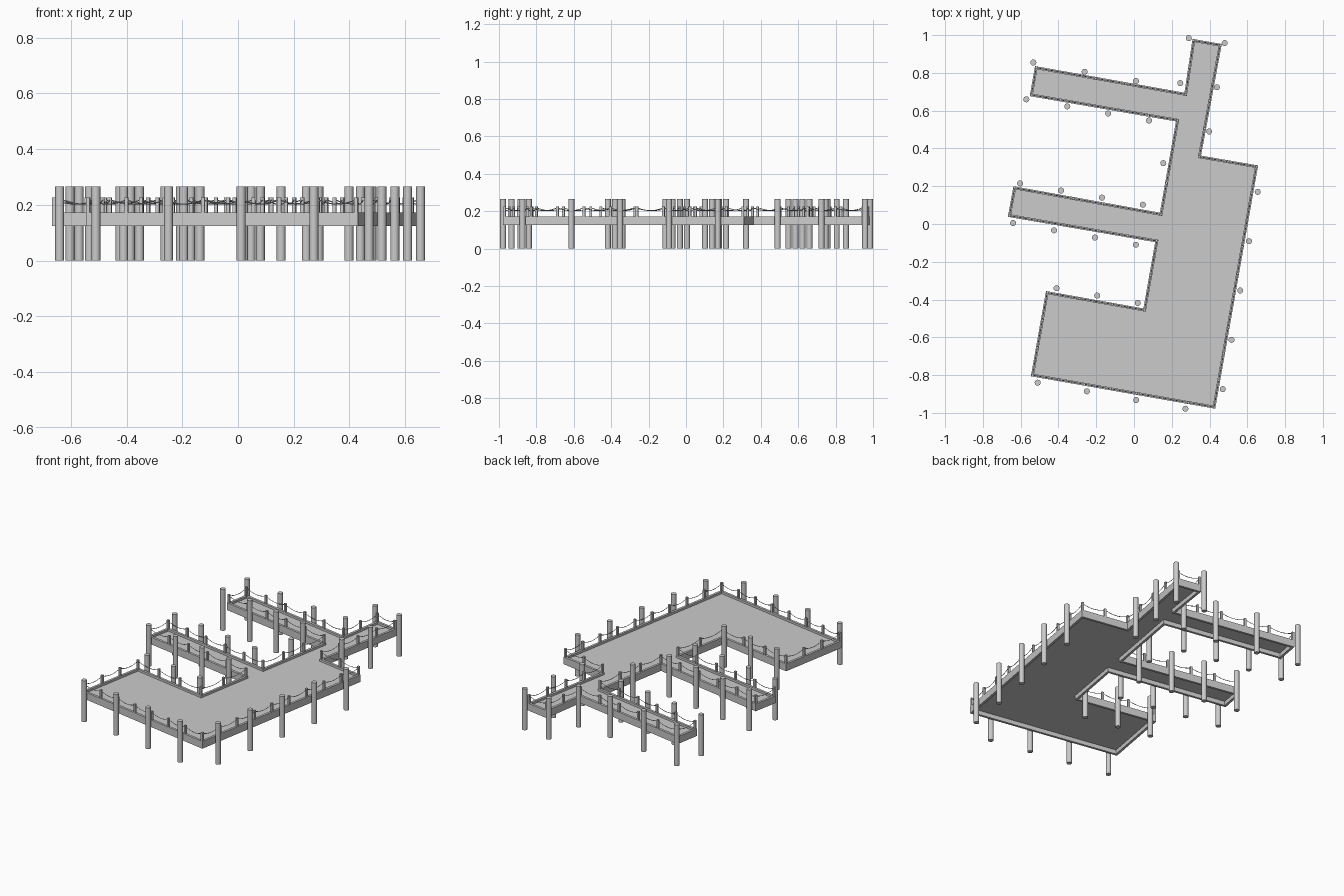
import bpy, bmesh, math
from mathutils import Vector, Matrix

if "Cube" in bpy.data.objects:
    bpy.data.objects.remove(bpy.data.objects["Cube"])

# Dock outline, clockwise from the north tip
OUTLINE = [Vector(p) for p in [
    (.31, .98), (.465, .953), (.355, .362), (.657, .31), (.43, -.978), (-.546, -.806),
    (-.466, -.355), (.05, -.447), (.112, -.096), (-.668, .038), (-.638, .2), (.137, .06),
    (.222, .543), (-.552, .677), (-.524, .836), (.267, .695)]]
# Rows of piles: first, last, count
PILE_ROWS = [
    ((.655, .17), (.47, -.874), 5), ((.272, -.978), (-.51, -.84), 4),
    ((-.41, -.34), (.02, -.418), 3), ((.01, -.11), (-.64, .005), 4),
    ((-.603, .215), (.047, .102), 4), ((.155, .322), (.155, .322), 1),
    ((.08, .548), (-.57, .66), 4), ((-.533, .855), (.01, .757), 3),
    ((.245, .746), (.245, .746), 1), ((.29, .984), (.29, .984), 1),
    ((.48, .958), (.398, .49), 3)]
RIM = .015
RIM_Z = (.125, .172)
DECK_Z = (.152, .158)
POST_TOP, ROPE_Z, SAG = .226, .219, .016

grey = bpy.data.materials.new("weathered grey")
grey.diffuse_color = (.6, .6, .6, 1)
grey.use_nodes = True
grey.node_tree.nodes["Principled BSDF"].inputs["Base Color"].default_value = grey.diffuse_color


def add_object(name, data):
    ob = bpy.data.objects.new(name, data)
    data.materials.append(grey)
    bpy.context.collection.objects.link(ob)
    return ob


def finish(name, bm):
    bmesh.ops.recalc_face_normals(bm, faces=bm.faces)
    me = bpy.data.meshes.new(name)
    bm.to_mesh(me)
    bm.free()
    return add_object(name, me)


def inset(points, w):
    """Mitred inward offset of the clockwise outline."""
    out = []
    for i, p in enumerate(points):
        a = (p - points[i - 1]).normalized()
        b = (points[(i + 1) % len(points)] - p).normalized()
        n1, n2 = Vector((a.y, -a.x)), Vector((b.y, -b.x))
        out.append(p + (n1 + n2) * w / (1 + n1.dot(n2)))
    return out


# Deck slab, recessed between the rim boards
inner = inset(OUTLINE, RIM)
bm = bmesh.new()
face = bm.faces.new([bm.verts.new((p.x, p.y, DECK_Z[0])) for p in inner])
top = bmesh.ops.extrude_face_region(bm, geom=[face])["geom"]
bmesh.ops.translate(bm, vec=(0, 0, DECK_Z[1] - DECK_Z[0]),
                    verts=[g for g in top if isinstance(g, bmesh.types.BMVert)])
finish("deck", bm)

# Rim boards around the whole outline
bm = bmesh.new()
rings = [[bm.verts.new((p.x, p.y, z)) for p in pts]
         for pts, z in ((OUTLINE, RIM_Z[0]), (OUTLINE, RIM_Z[1]),
                        (inner, RIM_Z[1]), (inner, RIM_Z[0]))]
n = len(OUTLINE)
for k in range(4):
    r, s = rings[k], rings[(k + 1) % 4]
    for i in range(n):
        j = (i + 1) % n
        bm.faces.new((r[i], r[j], s[j], s[i]))
finish("rim", bm)

# Round piles
bm = bmesh.new()
for a, b, count in PILE_ROWS:
    for i in range(count):
        p = Vector(a).lerp(Vector(b), i / max(count - 1, 1))
        bmesh.ops.create_cone(bm, cap_ends=True, segments=16, radius1=.016, radius2=.016,
                              depth=.266, matrix=Matrix.Translation((p.x, p.y, .133)))
piles = finish("piles", bm)
bpy.context.view_layer.objects.active = piles
piles.select_set(True)
bpy.ops.object.shade_smooth_by_angle()

# Railing posts along the rim, with sagging ropes between them
bm = bmesh.new()
ropes = bpy.data.curves.new("ropes", 'CURVE')
ropes.dimensions = '3D'
ropes.bevel_depth = .002
ropes.bevel_resolution = 0
line = inset(OUTLINE, RIM / 2)
for i in range(n):
    a, b = line[i], line[(i + 1) % n]
    d = b - a
    spans = max(1, round(d.length / .15))
    for k in range(spans):
        p = a + d * k / spans
        h = POST_TOP - RIM_Z[0] - .005
        m = (Matrix.Translation((p.x, p.y, POST_TOP - h / 2))
             @ Matrix.Rotation(math.atan2(d.y, d.x), 4, 'Z')
             @ Matrix.Diagonal((.013, .013, h, 1)))
        bmesh.ops.create_cube(bm, size=1, matrix=m)
    steps = 8
    spline = ropes.splines.new('POLY')
    spline.points.add(spans * steps)
    for k, pt in enumerate(spline.points):
        p = a + d * k / (spans * steps)
        t = (k % steps) / steps
        pt.co = (p.x, p.y, ROPE_Z - SAG * 4 * t * (1 - t), 1)
finish("railing_posts", bm)
add_object("ropes", ropes)
